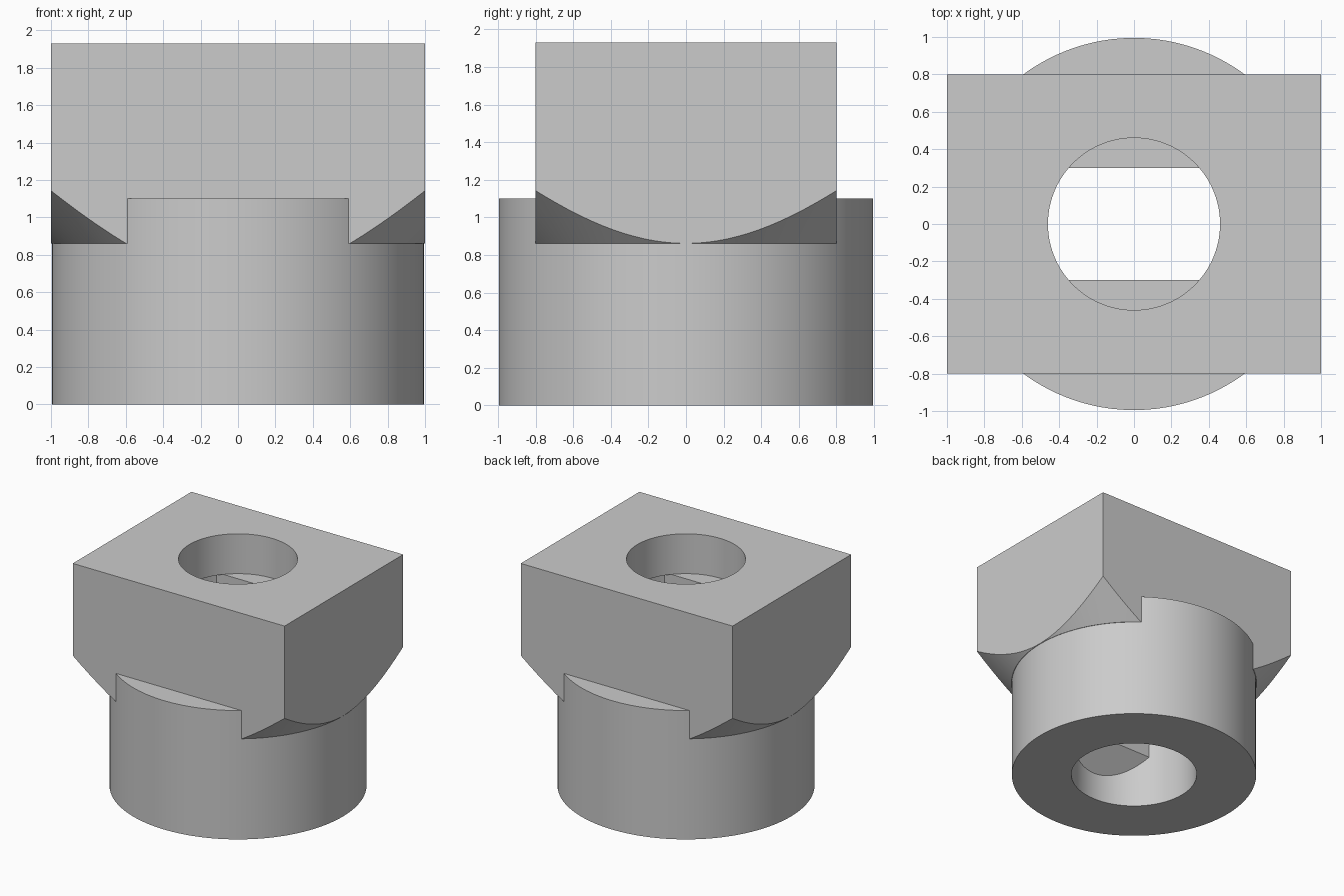
import bpy
import bmesh
import math

if "Cube" in bpy.data.objects:
    bpy.data.objects.remove(bpy.data.objects["Cube"])

SEGMENTS = 128
SHOULDER = 0.86    # where the square head starts flaring from the shaft
BORE_STEP = 1.59   # level where the wide bore meets the top hole

grey = bpy.data.materials.new("plain grey")
grey.use_nodes = True
grey.diffuse_color = (0.6, 0.6, 0.6, 1)
grey.node_tree.nodes["Principled BSDF"].inputs["Base Color"].default_value = (0.6, 0.6, 0.6, 1)


def prism(name, sections):
    """Closed solid lofted through equal-length rings of points."""
    bm = bmesh.new()
    rings = [[bm.verts.new(p) for p in ring] for ring in sections]
    for low, high in zip(rings, rings[1:]):
        for i in range(len(low)):
            j = (i + 1) % len(low)
            bm.faces.new((low[i], low[j], high[j], high[i]))
    bm.faces.new(rings[0][::-1])
    bm.faces.new(rings[-1])
    bmesh.ops.recalc_face_normals(bm, faces=bm.faces)
    mesh = bpy.data.meshes.new(name)
    bm.to_mesh(mesh)
    bm.free()
    mesh.materials.append(grey)
    obj = bpy.data.objects.new(name, mesh)
    bpy.context.collection.objects.link(obj)
    return obj


def round_solid(name, *levels):
    """Turned solid from (radius, height) pairs."""
    turn = [2 * math.pi * (i + 0.5) / SEGMENTS for i in range(SEGMENTS)]
    return prism(name, [[(r * math.cos(a), r * math.sin(a), z) for a in turn]
                        for r, z in levels])


def combine(target, tool, operation):
    """Apply a boolean and discard the tool."""
    mod = target.modifiers.new(operation, 'BOOLEAN')
    mod.operation = operation
    mod.solver = 'EXACT'
    mod.object = tool
    bpy.ops.object.select_all(action='DESELECT')
    bpy.context.view_layer.objects.active = target
    target.select_set(True)
    bpy.ops.object.modifier_apply(modifier=mod.name)
    bpy.data.objects.remove(tool)


# Rectangular head, its underside trimmed by a 45 degree cone
corners = [(-1, -0.8), (1, -0.8), (1, 0.8), (-1, 0.8)]
body = prism("socket_body", [[(x, y, z) for x, y in corners] for z in (0.7, 1.93)])
flare = round_solid("flare", (0.998, SHOULDER), (0.998 + 1.5, SHOULDER + 1.5))
combine(body, flare, 'INTERSECT')

# Round shaft below the head
combine(body, round_solid("shaft", (0.995, 0), (0.995, 1.1)), 'UNION')

# Wide lower bore with two flat-sided ribs that have sloped undersides
half = [(0.6, -0.3), (0.6, 0.15), (0.3, 0.45), (0.3, 1.8)]
outline = half + [(-y, z) for y, z in reversed(half)]
bore = round_solid("bore", (0.51, -0.1), (0.51, BORE_STEP))
slot = prism("slot", [[(x, y, z) for y, z in outline] for x in (-0.7, 0.7)])
combine(bore, slot, 'INTERSECT')
combine(body, bore, 'DIFFERENCE')

# Narrower hole through the top of the head
top_hole = round_solid("top_hole", (0.46, BORE_STEP), (0.46, 2.1))
combine(body, top_hole, 'DIFFERENCE')

bpy.ops.object.shade_smooth_by_angle(angle=math.radians(25))
